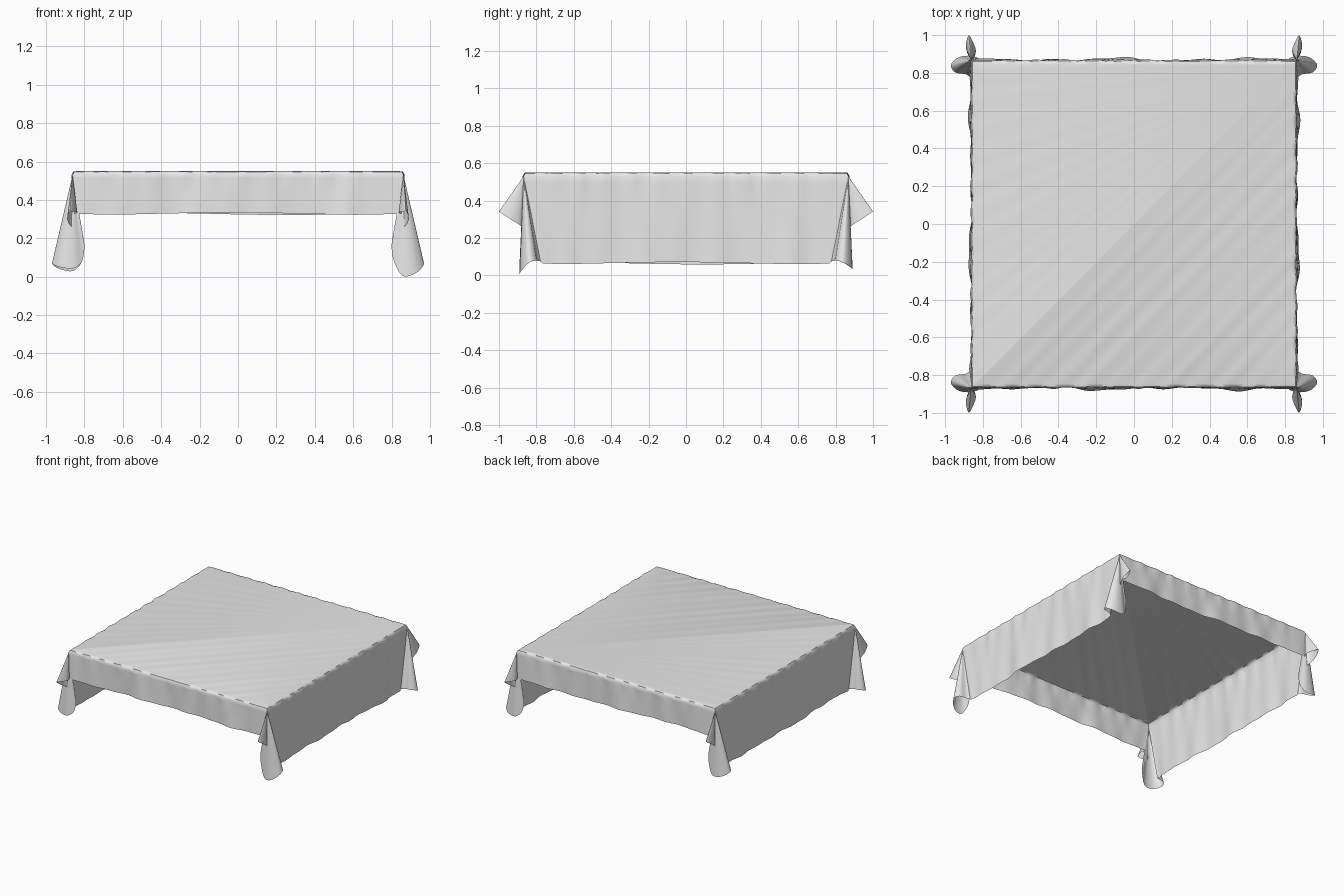
import bpy, bmesh, math, random
from mathutils import Vector

if "Cube" in bpy.data.objects:
    bpy.data.objects.remove(bpy.data.objects["Cube"])

random.seed(4)
HX, HY, TOP = 0.862, 0.868, 0.545      # table half sizes and cloth height
DF, DS = 0.212, 0.475                  # drop at front/back and at the sides

# Corner fan: (angle, outward x, outward y, drop) at the hem
FAN = [(0, -0.01, 0.004, 0.212), (12, -0.025, 0.05, 0.205), (20, 0.0, 0.115, 0.20),
       (25, 0.016, 0.128, 0.20), (33, 0.028, 0.07, 0.24), (42, 0.005, 0.012, 0.28),
       (50, -0.055, 0.0, 0.335), (60, -0.055, 0.0, 0.44), (66, -0.005, 0.022, 0.535),
       (72, 0.065, 0.015, 0.52), (77, 0.107, -0.025, 0.475), (82, 0.085, -0.065, 0.46),
       (86, 0.03, -0.075, 0.462), (90, 0.006, -0.09, 0.465)]


def spline(keys, n):
    """Smooth curve through the keys."""
    out = []
    for i in range(len(keys) - 1):
        p = [Vector(keys[min(max(i + k, 0), len(keys) - 1)][1:]) for k in (-1, 0, 1, 2)]
        for j in range(n):
            t = j / n
            out.append(0.5 * (2 * p[1] + (p[2] - p[0]) * t
                              + (2 * p[0] - 5 * p[1] + 4 * p[2] - p[3]) * t * t
                              + (3 * p[1] - p[0] - 3 * p[2] + p[3]) * t ** 3))
    out.append(Vector(keys[-1][1:]))
    return out


def corner(sx, sy, lift):
    """Columns of one gathered corner, running from front/back edge to side edge."""
    post = Vector((sx * HX, sy * HY))
    nrm = Vector((sx, sy))
    cols = []
    for ox, oy, d in spline(FAN, 4):
        d -= lift * max(0, d - 0.47)
        cols.append((post, post + Vector((sx * ox, sy * oy)), d, nrm, 0))
    return cols


def skirt(a, b, nrm, drop, shift, push):
    """Columns of one straight hanging side from a to b."""
    a, b, nrm = Vector(a), Vector(b), Vector(nrm)
    length = (b - a).length
    tan = (b - a) / length
    ph = random.uniform(0, 6)
    cols, n = [], 70
    for i in range(1, n):
        s = length * i / n
        e = min(s, length - s)
        fade = min(1, e / 0.25)
        near = max(0, 1 - e / 0.3) ** 2
        side = 1 if s < length / 2 else -1
        wave = (0.006 * math.sin(9 * s + ph) + 0.005 * math.sin(17 * s + 2 * ph)
                + 0.004 * math.sin(31 * s + ph)) * fade
        top = a + tan * s
        low = top + tan * side * shift * near + nrm * (wave + push * near + 0.004)
        rim = (0.004 * math.sin(43 * s + ph) + random.uniform(-0.003, 0.003)) * fade
        cols.append((top, low, drop + 0.006 * math.sin(4 * s + ph) * fade, nrm, rim))
    return cols


# Columns of cloth all the way round, counter-clockwise from the front
cols = skirt((-HX, -HY), (HX, -HY), (0, -1), DF, -0.01 * -1, 0.004)
cols += corner(1, -1, 0)
cols += skirt((HX, -HY), (HX, HY), (1, 0), DS, 0.09, 0.006)
cols += corner(1, 1, 0.5)[::-1]
cols += skirt((HX, HY), (-HX, HY), (0, 1), DF, 0.01, 0.004)
cols += corner(-1, 1, 0.4)
cols += skirt((-HX, HY), (-HX, -HY), (-1, 0), DS, 0.09, 0.006)
cols += corner(-1, -1, 0.6)[::-1]

bm = bmesh.new()
ROWS = 14
grid = []
for top, low, drop, nrm, rim in cols:
    # rounded table edge
    col = [bm.verts.new((*(top - nrm * 0.022), TOP)),
           bm.verts.new((*(top - nrm * (0.007 - rim * 0.5)), TOP - 0.004 + rim * 0.4)),
           bm.verts.new((*(top + nrm * rim), TOP - 0.02))]
    # hanging cloth
    for k in range(1, ROWS + 1):
        t = k / ROWS
        p = top.lerp(low, t) + nrm * rim * (1 - t) ** 3
        col.append(bm.verts.new((*p, TOP - 0.02 - (drop - 0.01) * t)))
    grid.append(col)
for i, c in enumerate(grid):
    d = grid[(i + 1) % len(grid)]
    for k in range(len(c) - 1):
        bm.faces.new((c[k], c[k + 1], d[k + 1], d[k]))
# flat table top area
bm.faces.new([c[0] for c in grid])
bmesh.ops.remove_doubles(bm, verts=bm.verts, dist=0.0004)
bmesh.ops.recalc_face_normals(bm, faces=bm.faces)
big = max(bm.faces, key=lambda f: f.calc_area())
if big.normal.z < 0:
    bmesh.ops.reverse_faces(bm, faces=bm.faces)
low_z = min(v.co.z for v in bm.verts)
for v in bm.verts:                      # hem of the longest corner touches the ground
    v.co.z -= low_z

mesh = bpy.data.meshes.new("tablecloth")
bm.to_mesh(mesh)
bm.free()
cloth = bpy.data.objects.new("tablecloth", mesh)
bpy.context.collection.objects.link(cloth)
mat = bpy.data.materials.new("light grey cloth")
mat.diffuse_color = (0.8, 0.8, 0.8, 1)
mat.use_nodes = True
mat.node_tree.nodes["Principled BSDF"].inputs["Base Color"].default_value = mat.diffuse_color
mesh.materials.append(mat)
bpy.context.view_layer.objects.active = cloth
cloth.select_set(True)
bpy.ops.object.shade_smooth_by_angle(angle=math.radians(50))
